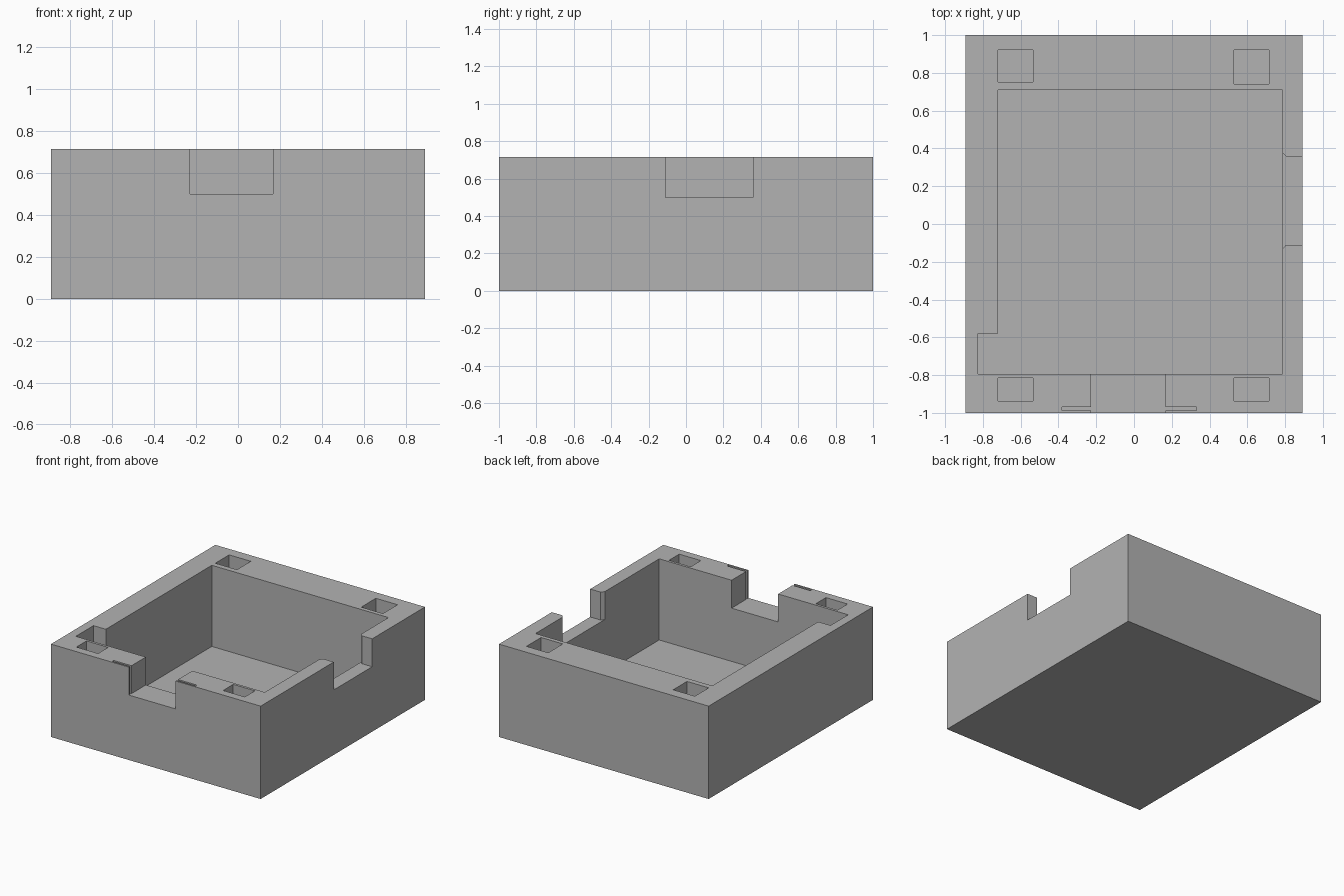
import bpy
import bmesh

cube = bpy.data.objects.get("Cube")
if cube:
    bpy.data.objects.remove(cube, do_unlink=True)

HALF_X, HALF_Y, TOP = 0.893, 1.0, 0.715
FLOOR, NOTCH_Z, HOLE_Z = 0.09, 0.5, 0.35

grey = bpy.data.materials.new("plain grey")
grey.use_nodes = True
colour = (0.45, 0.45, 0.45, 1)
grey.diffuse_color = colour
grey.node_tree.nodes["Principled BSDF"].inputs["Base Color"].default_value = colour


def prism(name, outline, z0, z1):
    """Extrude a flat outline from z0 up to z1."""
    bm = bmesh.new()
    base = bm.faces.new([bm.verts.new((x, y, z0)) for x, y in outline])
    ext = bmesh.ops.extrude_face_region(bm, geom=[base])
    top = [v for v in ext["geom"] if isinstance(v, bmesh.types.BMVert)]
    bmesh.ops.translate(bm, verts=top, vec=(0, 0, z1 - z0))
    bmesh.ops.recalc_face_normals(bm, faces=bm.faces)
    mesh = bpy.data.meshes.new(name)
    bm.to_mesh(mesh)
    bm.free()
    mesh.materials.append(grey)
    obj = bpy.data.objects.new(name, mesh)
    bpy.context.collection.objects.link(obj)
    return obj


def rect(x0, x1, y0, y1):
    return [(x0, y0), (x1, y0), (x1, y1), (x0, y1)]


# Solid outer block
box = prism("open_case", rect(-HALF_X, HALF_X, -HALF_Y, HALF_Y), 0, TOP)

# Main cavity with the small corner pocket
cutters = [prism("cavity_cutter", [
    (-0.825, -0.795), (0.785, -0.795), (0.785, 0.71),
    (-0.72, 0.71), (-0.72, -0.58), (-0.825, -0.58)], FLOOR, 1)]

# Front notch with a thin panel slot on each side
cutters.append(prism("front_notch_cutter", [
    (-0.228, -1.1), (0.168, -1.1), (0.168, -0.987), (0.33, -0.987),
    (0.33, -0.97), (0.168, -0.97), (0.168, -0.7), (-0.228, -0.7),
    (-0.228, -0.97), (-0.38, -0.97), (-0.38, -0.987), (-0.228, -0.987)],
    NOTCH_Z, 1))

# Side notch, chamfered where it meets the cavity
cutters.append(prism("side_notch_cutter", [
    (1, -0.11), (1, 0.357), (0.805, 0.357), (0.785, 0.38),
    (0.7, 0.38), (0.7, -0.133), (0.785, -0.133), (0.805, -0.11)], NOTCH_Z, 1))

# Four square corner holes
for x0, x1, back in ((-0.72, -0.535, 0.752), (0.53, 0.715, 0.742)):
    for y0, y1 in ((back, 0.92), (-0.938, -0.815)):
        cutters.append(prism("hole_cutter", rect(x0, x1, y0, y1), HOLE_Z, 1))

for cutter in cutters:
    cutter.hide_render = True
    mod = box.modifiers.new(cutter.name, "BOOLEAN")
    mod.operation = "DIFFERENCE"
    mod.solver = "EXACT"
    mod.object = cutter

# Bake the cuts and discard the cutters
depsgraph = bpy.context.evaluated_depsgraph_get()
baked = bpy.data.meshes.new_from_object(box.evaluated_get(depsgraph))
box.modifiers.clear()
box.data = baked
for cutter in cutters:
    bpy.data.objects.remove(cutter, do_unlink=True)
